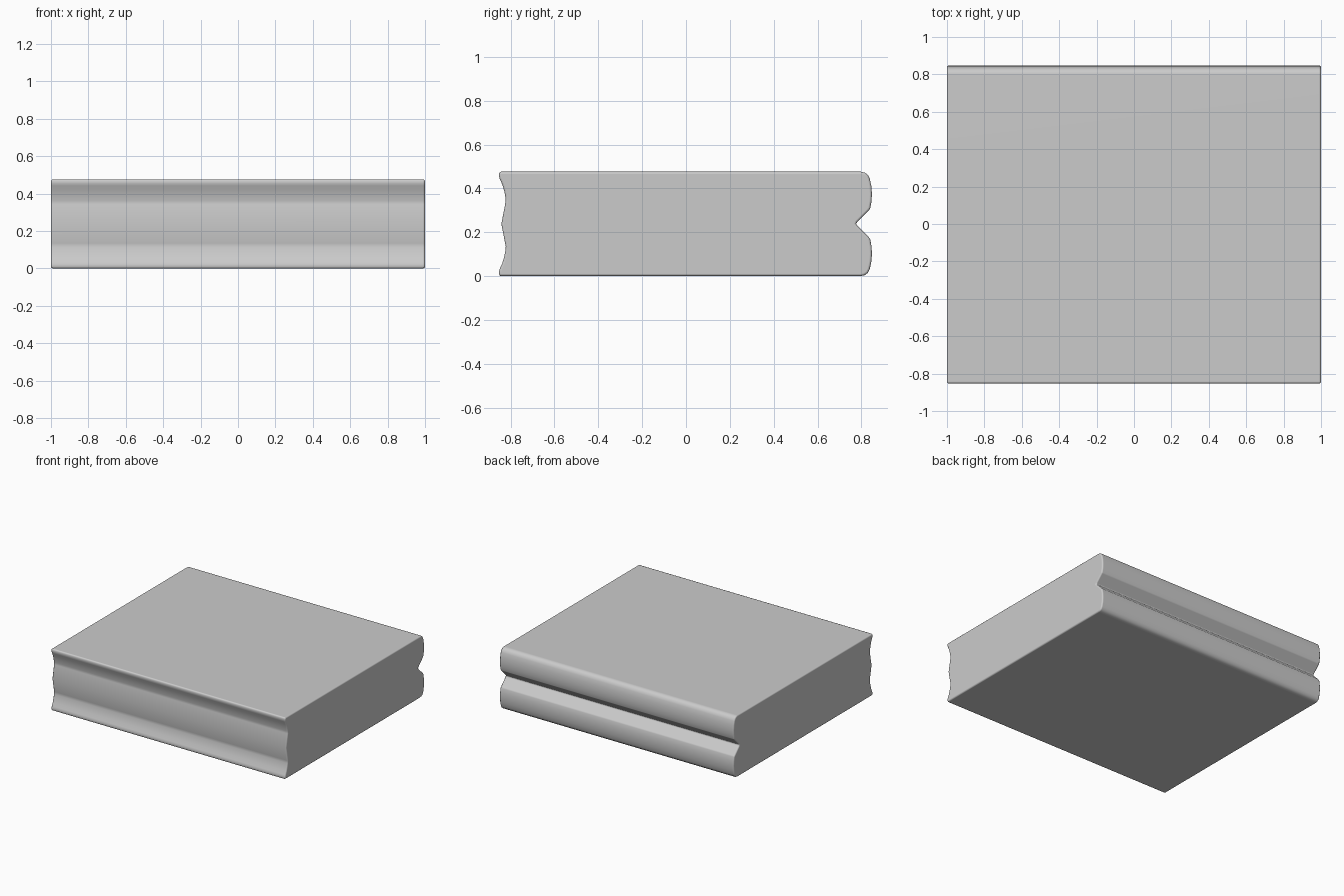
import bpy, bmesh

if "Cube" in bpy.data.objects:
    bpy.data.objects.remove(bpy.data.objects["Cube"])

HALF_LEN = 1.0
MID = 0.238

# Upper half of the side profile (y, z): scooped front edge, flat top, rounded back lobe
upper = [(-0.822, 0.342), (-0.824, 0.362), (-0.829, 0.388), (-0.838, 0.418),
         (-0.849, 0.442), (-0.853, 0.455), (-0.853, 0.467), (-0.849, 0.474),
         (-0.842, 0.476), (0.797, 0.476), (0.815, 0.472), (0.829, 0.462),
         (0.838, 0.444), (0.845, 0.412), (0.848, 0.375), (0.846, 0.340),
         (0.840, 0.308), (0.834, 0.299)]
# Front ridge and back notch lie on the mirror line
lower = [(y, 2 * MID - z) for y, z in reversed(upper)]
profile = ([(-0.842, MID)] + upper +
           [(0.780, MID + 0.007), (0.776, MID), (0.780, MID - 0.007)] + lower)

# Extrude the profile along x
bm = bmesh.new()
left = [bm.verts.new((-HALF_LEN, y, z)) for y, z in profile]
right = [bm.verts.new((HALF_LEN, y, z)) for y, z in profile]
n = len(profile)
for i in range(n):
    j = (i + 1) % n
    bm.faces.new((left[i], left[j], right[j], right[i]))
caps = [bm.faces.new(left), bm.faces.new(right[::-1])]
bmesh.ops.recalc_face_normals(bm, faces=bm.faces)

# Soften the rims of both ends
rim = [e for f in caps for e in f.edges]
bmesh.ops.bevel(bm, geom=rim, offset=0.011, segments=3, profile=0.5,
                affect='EDGES', clamp_overlap=True)

mesh = bpy.data.meshes.new("grooved_slab")
bm.to_mesh(mesh)
bm.free()
slab = bpy.data.objects.new("grooved_slab", mesh)
bpy.context.collection.objects.link(slab)

# Smooth shading, with weighted normals to keep the large faces flat
for p in mesh.polygons:
    p.use_smooth = True
wn = slab.modifiers.new("flat_faces", 'WEIGHTED_NORMAL')
wn.keep_sharp = True
